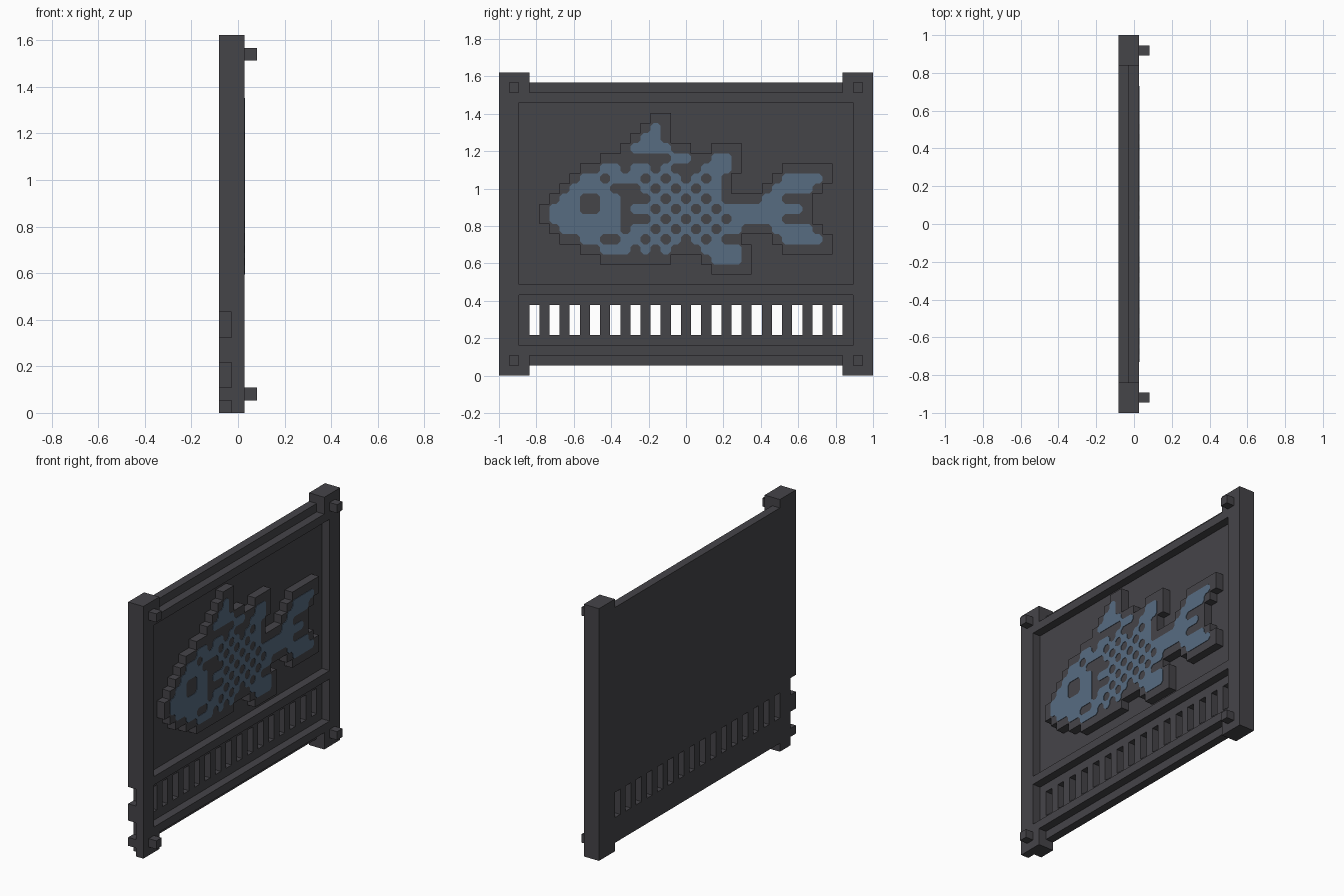
import bpy
import bmesh
from mathutils import Vector

cube = bpy.data.objects.get("Cube")
if cube:
    bpy.data.objects.remove(cube, do_unlink=True)

U = 2 / 37                 # one block of the grid
X_BACK, X_MID, X_FRONT, X_PEG = -1.5 * U, -0.5 * U, 0.5 * U, 1.5 * U


def material(name, rgb):
    m = bpy.data.materials.new(name)
    m.use_nodes = True
    m.diffuse_color = (*rgb, 1)
    bsdf = m.node_tree.nodes["Principled BSDF"]
    bsdf.inputs["Base Color"].default_value = (*rgb, 1)
    bsdf.inputs["Roughness"].default_value = 0.8
    return m


GREY = material("charcoal grey", (0.060, 0.058, 0.066))
BLUE = material("slate blue", (0.096, 0.150, 0.222))


def finish(name, bm, mat):
    bmesh.ops.remove_doubles(bm, verts=bm.verts, dist=1e-5)
    bmesh.ops.recalc_face_normals(bm, faces=bm.faces)
    mesh = bpy.data.meshes.new(name)
    bm.to_mesh(mesh)
    bm.free()
    mesh.materials.append(mat)
    obj = bpy.data.objects.new(name, mesh)
    bpy.context.collection.objects.link(obj)
    return obj


def rect(i0, i1, k0, k1):
    """Grid cells from column i0 to i1 and row k0 to k1."""
    return {(i, k) for i in range(i0, i1) for k in range(k0, k1)}


def point(x, i, k):
    return Vector((x, -1 + i * U, k * U))


def slab(name, cells, x0, x1, mat=GREY):
    """Closed slab with stepped outline, covering a set of grid cells."""
    bm = bmesh.new()

    def face(*pts):
        bm.faces.new([bm.verts.new(point(*p)) for p in pts])

    for i, k in cells:
        ring = [(i, k), (i + 1, k), (i + 1, k + 1), (i, k + 1)]
        face(*[(x1, *p) for p in ring])
        face(*[(x0, *p) for p in reversed(ring)])
        sides = [(i, k - 1), (i + 1, k), (i, k + 1), (i - 1, k)]
        for n, side in enumerate(sides):
            if side not in cells:
                a, b = ring[n], ring[(n + 1) % 4]
                face((x0, *a), (x0, *b), (x1, *b), (x1, *a))
    return finish(name, bm, mat)


# Back panel: posts, slotted sheet and notches in one post edge
back = rect(0, 3, 0, 30) | rect(34, 37, 0, 30) | rect(3, 34, 1, 29)
for n in range(16):
    back -= rect(3 + 2 * n, 4 + 2 * n, 4, 7)
for low, high in ((0, 1), (2, 4), (6, 8)):
    back -= rect(0, 1, low, high)
slab("back_panel", back, X_BACK, X_MID)

# Raised frame: two posts with corner blocks and three rails
frame = rect(0, 2, 0, 30) | rect(35, 37, 0, 30)
for i in (2, 34):
    frame |= rect(i, i + 1, 0, 2) | rect(i, i + 1, 28, 30)
for k in (2, 8, 27):
    frame |= rect(2, 35, k, k + 1)
slab("raised_frame", frame, X_MID, X_FRONT)

# Corner pegs
for side, i in (("front", 1), ("back", 35)):
    for level, k in (("lower", 1), ("upper", 28)):
        slab(f"{level}_{side}_peg", rect(i, i + 1, k, k + 1), X_FRONT, X_PEG)

# Raised fish relief: lowest and highest row of each column from the snout
spans = [(15, 17), (14, 18), (13, 19), (13, 20), (12, 21), (12, 21), (11, 22),
         (11, 22), (11, 23), (11, 24), (11, 25), (11, 26), (11, 26), (12, 23),
         (12, 23), (12, 22), (11, 22), (10, 23), (10, 23), (10, 23), (10, 18),
         (14, 18), (14, 19), (13, 20), (12, 21), (12, 21), (12, 21), (12, 21),
         (12, 21)]
fish = set()
for n, (low, high) in enumerate(spans):
    fish |= rect(4 + n, 5 + n, low, high)
fish -= rect(23, 24, 18, 20) | rect(24, 25, 13, 14)      # fin gaps
fish -= rect(31, 32, 15, 18) | rect(32, 33, 14, 19)      # tail fork
slab("fish_relief", fish, X_MID, X_FRONT)

# Painted fish: the relief shrunk by one cell, with eye, gill and scale holes
paint = {(i, k) for i, k in fish
         if {(i + 1, k), (i - 1, k), (i, k + 1), (i, k - 1)} <= fish}
paint -= rect(8, 10, 16, 18)                              # eye
paint -= rect(12, 13, 14, 19) | {(13, 15), (13, 17), (13, 18)}   # gill
paint -= {(10, 19), (11, 18), (10, 13), (11, 13)}         # head spots
paint -= rect(12, 17, 21, 22) | {(12, 20)}                # under the top fin
paint -= {(18, 20), (19, 20), (20, 19), (22, 17), (22, 18)}
paint -= rect(28, 30, 15, 16) | rect(28, 30, 17, 18)      # tail slits
paint -= {(i, k) for i, k in rect(14, 23, 13, 21) if (i + k) % 2
          and (i < 21 or k < 18)}                         # scales
paint -= {(13, 12), (15, 12)}


def rounded_sheet(name, cells, x, cut, thickness, mat):
    """Thin plate over grid cells with bevelled outer and inner corners."""
    bm = bmesh.new()
    grown = {(i + a, k + b) for i, k in cells
             for a in (-1, 0, 1) for b in (-1, 0, 1)}
    for i, k in grown:
        filled = (i, k) in cells
        outline = []
        for a, b in ((-1, -1), (1, -1), (1, 1), (-1, 1)):
            ci, ck = i + (a > 0), k + (b > 0)
            along_i, along_k = (ci - a * cut, ck), (ci, ck - b * cut)
            near = [(i + a, k) in cells, (i, k + b) in cells]
            tri = [along_k, (ci, ck), along_i]
            if a * b < 0:
                tri.reverse()
            if filled:
                bevel = not any(near) and (i + a, k + b) not in cells
                outline += [tri[0], tri[2]] if bevel else tri
            elif all(near):
                bm.faces.new([bm.verts.new(point(x, *p)) for p in tri])
        if filled:
            bm.faces.new([bm.verts.new(point(x, *p)) for p in outline])
    bmesh.ops.remove_doubles(bm, verts=bm.verts, dist=1e-5)
    for f in bm.faces:
        f.normal_update()
        if f.normal.x < 0:
            f.normal_flip()
    # Front sheet plus rim down to the relief
    rim = [e for e in bm.edges if len(e.link_faces) == 1]
    new = bmesh.ops.extrude_edge_only(bm, edges=rim)["geom"]
    for v in new:
        if isinstance(v, bmesh.types.BMVert):
            v.co.x -= thickness
    return finish(name, bm, mat)


rounded_sheet("painted_fish", paint, X_FRONT + 0.003, 0.3, 0.003, BLUE)
